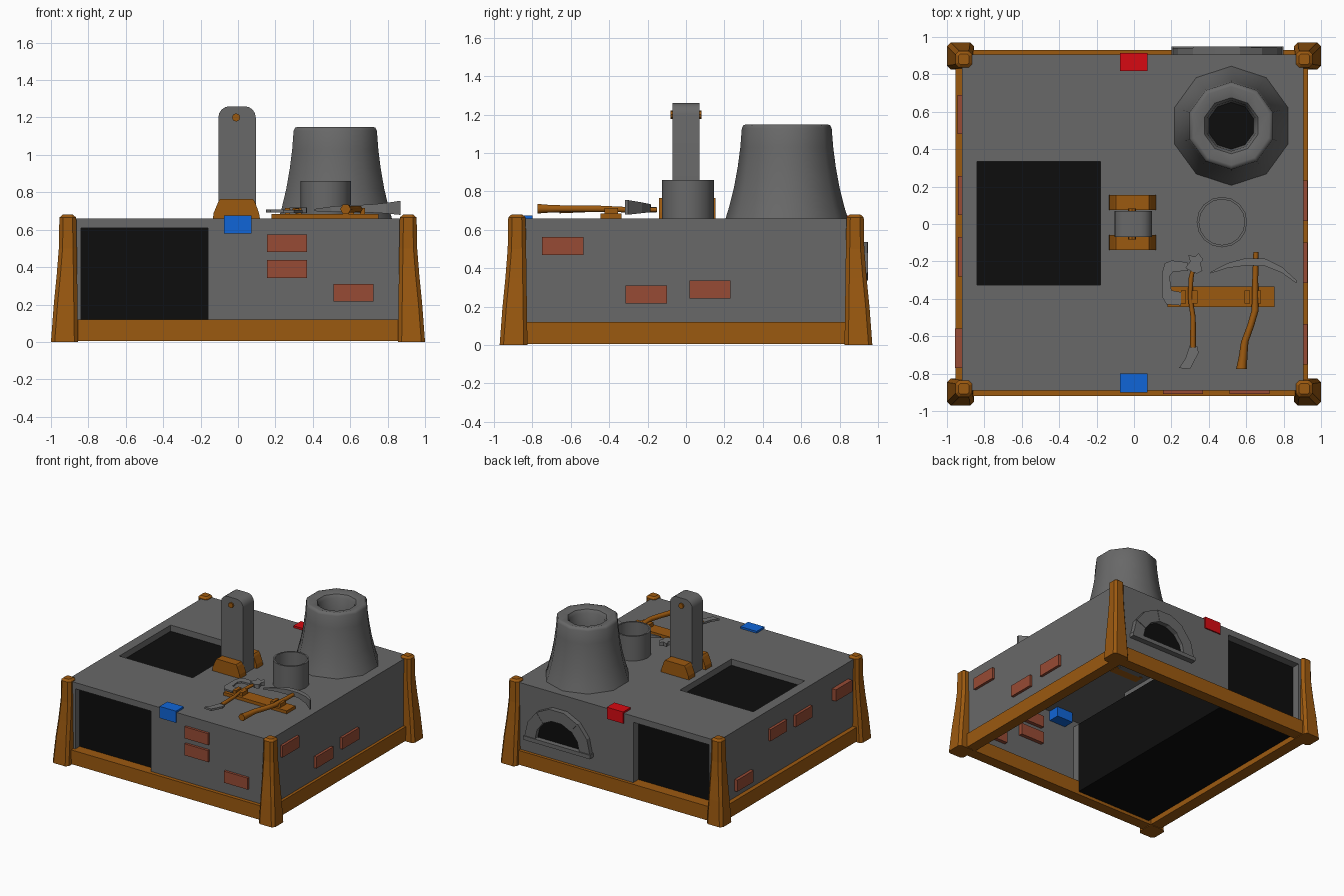
import bpy, bmesh, math, random
from mathutils import Vector

if "Cube" in bpy.data.objects:
    bpy.data.objects.remove(bpy.data.objects["Cube"])
random.seed(3)


def material(name, rgb):
    m = bpy.data.materials.new(name)
    m.diffuse_color = (*rgb, 1)
    m.use_nodes = True
    m.node_tree.nodes["Principled BSDF"].inputs["Base Color"].default_value = m.diffuse_color
    return m


STONE = material("stone grey", (0.14, 0.14, 0.14))
METAL = material("metal grey", (0.16, 0.16, 0.16))
WOOD = material("orange wood", (0.33, 0.10, 0.005))
BRICK = material("brick red", (0.31, 0.07, 0.035))
BLACK = material("black", (0.004, 0.004, 0.004))
BLUE = material("blue", (0.005, 0.13, 0.68))
RED = material("red", (0.68, 0.003, 0.006))


def finish(name, bm, mat, smooth=0, recalc=True):
    if recalc:
        bmesh.ops.recalc_face_normals(bm, faces=bm.faces)
    me = bpy.data.meshes.new(name)
    bm.to_mesh(me)
    bm.free()
    ob = bpy.data.objects.new(name, me)
    me.materials.append(mat)
    bpy.context.collection.objects.link(ob)
    if smooth:
        bpy.ops.object.select_all(action='DESELECT')
        ob.select_set(True)
        bpy.context.view_layer.objects.active = ob
        bpy.ops.object.shade_smooth_by_angle(angle=math.radians(smooth))
    return ob


def loft(name, rings, mat, caps=True, smooth=0):
    bm = bmesh.new()
    rows = [[bm.verts.new(p) for p in r] for r in rings]
    n = len(rows[0])
    for a, b in zip(rows, rows[1:]):
        for i in range(n):
            j = (i + 1) % n
            bm.faces.new((a[i], a[j], b[j], b[i]))
    if caps:
        bm.faces.new(rows[0])
        bm.faces.new(rows[-1])
    return finish(name, bm, mat, smooth)


def box(name, x0, x1, y0, y1, z0, z1, mat):
    return loft(name, [[(x0, y0, z), (x1, y0, z), (x1, y1, z), (x0, y1, z)] for z in (z0, z1)], mat)


def prism_z(name, pts, z0, z1, mat):
    return loft(name, [[(x, y, z) for x, y in pts] for z in (z0, z1)], mat)


def prism_y(name, pts, y0, y1, mat, smooth=0):
    return loft(name, [[(x, y, z) for x, z in pts] for y in (y0, y1)], mat, smooth=smooth)


def lathe(name, cx, cy, profile, n, mat, smooth, caps=False):
    rings = [[(cx + r * math.sin(2 * math.pi * i / n), cy + r * math.cos(2 * math.pi * i / n), z)
              for i in range(n)] for r, z in profile]
    return loft(name, rings, mat, caps, smooth)


def handle(name, path):
    # wooden shaft running along y with hexagonal sections
    loft(name, [[(x + r * math.cos(i * math.pi / 3), y, z + r * math.sin(i * math.pi / 3))
                 for i in range(6)] for x, y, z, r in path], WOOD, smooth=65)


# Body: thin shell open below, with recessed openings in front, back and roof
X0, X1, Y0, Y1, ZT = -0.92, 0.907, -0.89, 0.905, 0.66
body = bmesh.new()


def panel(f, outward, a0, a1, b0, b1, hole=None, depth=0):
    quads = [((a0, b0, 0), (a1, b0, 0), (a1, b1, 0), (a0, b1, 0))]
    if hole:
        h0, h1, k0, k1 = hole
        quads = [((p, r, 0), (q, r, 0), (q, s, 0), (p, s, 0)) for p, q, r, s in
                 ((a0, h0, b0, b1), (h1, a1, b0, b1), (h0, h1, b0, k0), (h0, h1, k1, b1)) if s > r]
        rim = [(h0, k0), (h1, k0), (h1, k1), (h0, k1)]
        for (p, r), (q, s) in zip(rim, rim[1:] + rim[:1]):
            quads.append(((q, s, 0), (p, r, 0), (p, r, depth), (q, s, depth)))
    for i, q in enumerate(quads):
        vs = [body.verts.new(f(*p)) for p in q]
        face = body.faces.new(vs)
        face.normal_update()
        if i < (4 if hole else 1) and face.normal.dot(Vector(outward)) < 0:
            face.normal_flip()
        elif i >= 4:
            c = sum((v.co for v in vs), Vector()) / 4
            mid = Vector(f((hole[0] + hole[1]) / 2, (hole[2] + hole[3]) / 2, depth / 2))
            if face.normal.dot(mid - c) < 0:
                face.normal_flip()


side_hole = (-0.84, -0.16, 0.03, 0.61)
panel(lambda a, b, d: (a, Y0 + d, b), (0, -1, 0), X0, X1, 0.01, ZT, side_hole, 0.06)
panel(lambda a, b, d: (a, Y1 - d, b), (0, 1, 0), X0, X1, 0.01, ZT, side_hole, 0.07)
panel(lambda a, b, d: (a, b, ZT - d), (0, 0, 1), X0, X1, Y0, Y1, (-0.84, -0.18, -0.325, 0.335), 0.05)
panel(lambda a, b, d: (X0, a, b), (-1, 0, 0), Y0, Y1, 0.01, ZT)
panel(lambda a, b, d: (X1, a, b), (1, 0, 0), Y0, Y1, 0.01, ZT)
finish("body_shell", body, STONE, recalc=False)
box("dark_tunnel", -0.84, -0.16, -0.835, 0.84, 0.03, 0.61, BLACK)

# Base beams
box("front_beam", -0.87, 0.87, -0.92, -0.83, 0.005, 0.12, WOOD)
box("back_beam", -0.87, 0.87, 0.84, 0.93, 0.005, 0.12, WOOD)
box("left_beam", -0.955, -0.86, -0.85, 0.85, 0.005, 0.12, WOOD)
box("right_beam", 0.845, 0.93, -0.85, 0.85, 0.005, 0.12, WOOD)

# Corner posts flaring towards the foot
for sx in (-1, 1):
    for sy in (-1, 1):
        rings = []
        for z, i, o, c in ((0, .855, 1, .02), (.2, .858, .985, .02), (.35, .86, .97, .02),
                           (.5, .862, .958, .02), (.665, .865, .955, .02), (.68, .882, .938, .01)):
            sq = [(i + c, i), (o - c, i), (o, i + c), (o, o - c), (o - c, o), (i + c, o), (i, o - c), (i, i + c)]
            rings.append([(sx * x, sy * (y - 0.029), z) for x, y in sq])
        loft("corner_post", rings, WOOD)

# Bricks set into the walls
for x, z in ((.262, .528), (.262, .39), (.617, .262)):
    box("front_brick", x - .107, x + .107, -0.91, -0.86, z - .047, z + .047, BRICK)
for y, z in ((-.643, .517), (-.208, .262), (.125, .29)):
    box("right_brick", 0.88, 0.928, y - .108, y + .108, z - .047, z + .047, BRICK)
for y, z, x in ((-.665, .48, -.957), (-.175, .455, -.942), (.152, .465, -.942), (.585, .22, -.945)):
    box("left_brick", x, -0.89, y - .105, y + .105, z - .047, z + .047, BRICK)

# Input and output markers
box("blue_marker", -0.075, 0.072, -0.9, -0.8, 0.58, 0.675, BLUE)
box("red_marker", -0.075, 0.072, 0.817, 0.915, 0.58, 0.675, RED)

# Oven arch on the back wall
cx, cz = 0.5, 0.25


def polar(r, t):
    return (cx + r * math.cos(t), cz + r * math.sin(t))


for i in range(7):
    t0, t1 = i * math.pi / 7, (i + 1) * math.pi / 7
    prism_y("arch_stone", [polar(.2, t0), polar(.295, t0), polar(.295, t1), polar(.2, t1)],
            0.89, 0.94 + random.random() * 0.013, STONE)
prism_y("oven_mouth", [polar(.203, i * math.pi / 10) for i in range(11)], 0.9, 0.909, BLACK)
box("arch_sill", cx - .3, cx + .3, 0.89, 0.95, 0.23, 0.262, STONE)

# Large chimney with a dark throat
lathe("chimney", 0.52, 0.525, [(.32, .655), (.3, .72), (.275, .82), (.255, .93), (.242, 1.03), (.234, 1.13),
                               (.226, 1.145), (.21, 1.15), (.15, 1.135), (.135, 1.11), (.125, .98)], 10, STONE, 45)
lathe("chimney_throat", 0.52, 0.525, [(.127, .98), (.127, .985)], 10, BLACK, 0, True)

# Open metal bucket
lathe("bucket", 0.47, 0.01, [(.135, .655), (.135, .86), (.122, .86), (.122, .655)], 16, STONE, 40)

# Upright slab with rounded top, held by two wooden feet and an axle
top = [(-0.005 + s * (.04 + .06 * math.cos(t)), 1.2 + .06 * math.sin(t))
       for s, ts in ((1, (0, 1, 2, 3, 4)), (-1, (4, 3, 2, 1, 0))) for t in [k * math.pi / 8 for k in ts]]
prism_y("upright_slab", [(-0.105, .655), (.095, .655)] + top, -0.07, 0.07, STONE, 30)
prism_y("slab_axle", [(-0.01 + .022 * math.cos(i * math.pi / 4), 1.2 + .022 * math.sin(i * math.pi / 4))
                      for i in range(8)], -0.082, 0.082, WOOD)
for y0, y1 in ((-.14, -.06), (.075, .155)):
    prism_y("slab_foot", [(-.135, .655), (.118, .655), (.112, .69), (.09, .75), (.08, .765),
                          (-.095, .765), (-.105, .75), (-.13, .69)], y0, y1, WOOD)

# Tool rack
box("rack_board", 0.18, 0.75, -0.445, -0.335, 0.655, 0.685, WOOD)
for x in (.265, .325, .605, .665):
    box("rack_peg", x - .014, x + .014, -0.425, -0.355, 0.68, 0.715, WOOD)

# Left tool: curved shaft, broad hooked blade, spiked head and spade end
handle("slim_handle", [(.32, -.22, .705, .011), (.305, -.29, .705, .013), (.3, -.39, .705, .012),
                       (.316, -.5, .705, .014), (.315, -.66, .7, .016)])
prism_z("spade_end", [(.298, -.65), (.34, -.655), (.345, -.69), (.3, -.775), (.24, -.77), (.275, -.72)],
        .69, .706, METAL)
prism_z("tool_head", [(.275, -.235), (.3, -.2), (.29, -.165), (.325, -.175), (.345, -.155), (.37, -.19),
                      (.355, -.21), (.365, -.25), (.335, -.265), (.3, -.25)], .69, .72, METAL)
prism_z("hooked_blade", [(.285, -.205), (.2, -.195), (.165, -.21), (.15, -.26), (.15, -.39), (.175, -.43),
                         (.25, -.435), (.255, -.365), (.2, -.355), (.19, -.28), (.21, -.255), (.29, -.25)],
        .693, .707, METAL)

# Pickaxe
handle("pick_handle", [(.652, -.15, .705, .014), (.648, -.3, .705, .016), (.648, -.46, .71, .019),
                       (.625, -.54, .71, .019), (.592, -.63, .71, .02), (.583, -.71, .71, .023),
                       (.575, -.775, .71, .029)])
loft("pick_head", [[(x, y - w, z - h), (x, y + w, z - h), (x, y + w, z + h), (x, y - w, z + h)]
                   for x, y, w, z, h in ((.41, -.26, .004, .705, .006), (.5, -.222, .013, .71, .014),
                                         (.6, -.202, .02, .712, .02), (.7, -.205, .02, .713, .021),
                                         (.79, -.245, .016, .715, .028), (.87, -.31, .008, .717, .038))], METAL)
